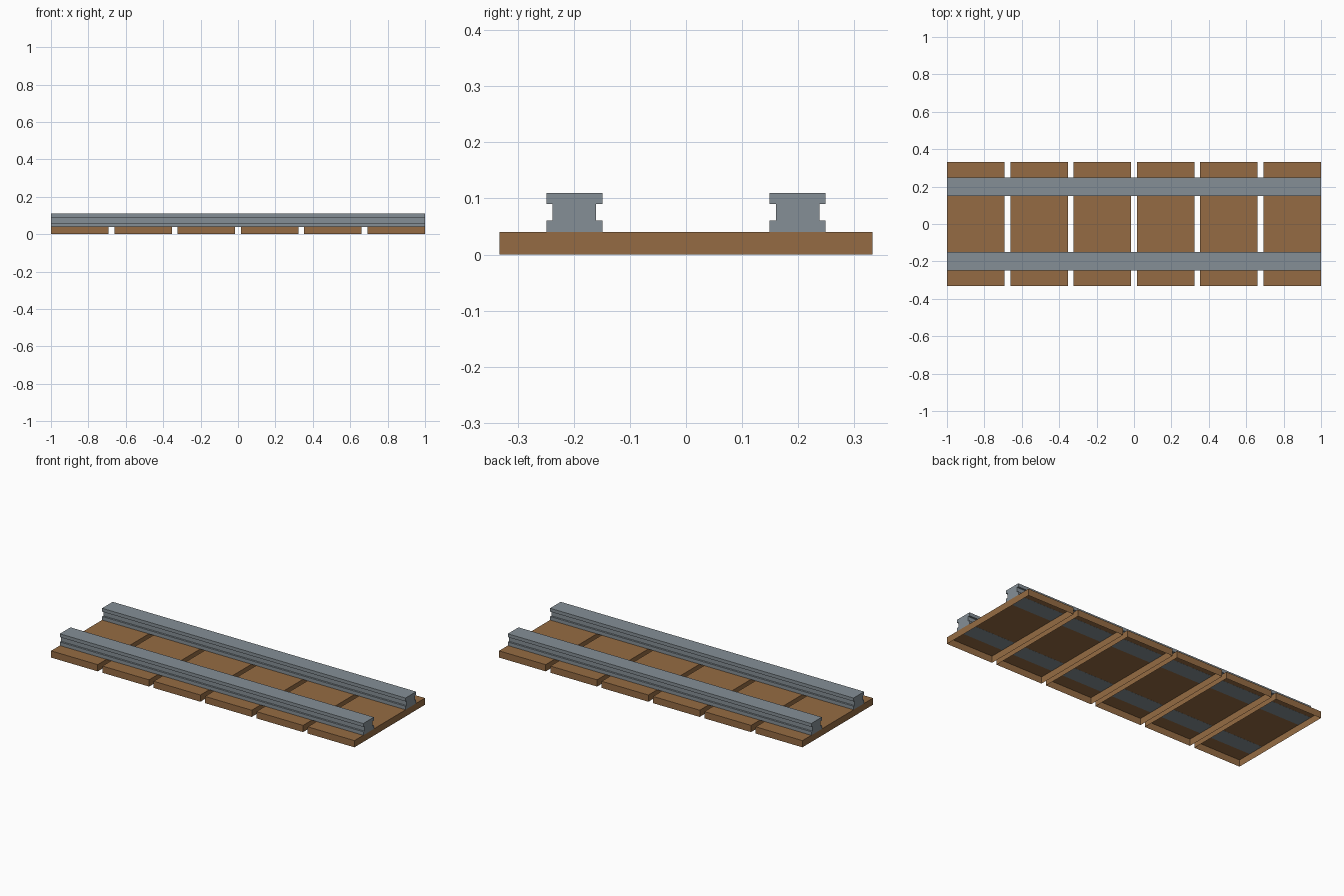
import bpy
import bmesh

cube = bpy.data.objects.get("Cube")
if cube:
    bpy.data.objects.remove(cube, do_unlink=True)


def make_material(name, rgb):
    mat = bpy.data.materials.new(name)
    mat.use_nodes = True
    color = (*rgb, 1.0)
    mat.diffuse_color = color
    mat.node_tree.nodes["Principled BSDF"].inputs["Base Color"].default_value = color
    return mat


def make_object(name, bm, mat):
    mesh = bpy.data.meshes.new(name)
    bm.to_mesh(mesh)
    bm.free()
    mesh.materials.append(mat)
    obj = bpy.data.objects.new(name, mesh)
    bpy.context.collection.objects.link(obj)
    return obj


wood = make_material("brown wood", (0.30, 0.148, 0.056))
steel = make_material("grey steel", (0.235, 0.275, 0.305))

LENGTH = 2.0
HALF_DEPTH = 0.332
SLEEPER_WIDTH = 0.308
SLEEPER_HEIGHT = 0.04
COUNT = 6


# Sleepers: thin shells, open underneath
def sleeper(index):
    pitch = (LENGTH - SLEEPER_WIDTH) / (COUNT - 1)
    x = -LENGTH / 2 + SLEEPER_WIDTH / 2 + index * pitch
    bm = bmesh.new()
    bmesh.ops.create_cube(bm, size=1)
    bmesh.ops.scale(bm, vec=(SLEEPER_WIDTH, 2 * HALF_DEPTH, SLEEPER_HEIGHT), verts=bm.verts)
    bmesh.ops.translate(bm, vec=(x, 0, SLEEPER_HEIGHT / 2), verts=bm.verts)
    bm.normal_update()
    underside = [f for f in bm.faces if f.normal.z < -0.9]
    bmesh.ops.delete(bm, geom=underside, context='FACES')
    make_object(f"sleeper_{index + 1}", bm, wood)


# Rails: an I-shaped section extruded along x
def rail(name, y):
    flange, web = 0.05, 0.039
    base, low, high, top = SLEEPER_HEIGHT - 0.0004, 0.061, 0.09, 0.11
    half = [(flange, base), (flange, low), (web, low),
            (web, high), (flange, high), (flange, top)]
    section = half + [(-w, z) for w, z in reversed(half)]
    bm = bmesh.new()
    verts = [bm.verts.new((-LENGTH / 2, y + w, z)) for w, z in section]
    end = bm.faces.new(verts)
    result = bmesh.ops.extrude_face_region(bm, geom=[end], use_keep_orig=True)
    moved = [v for v in result["geom"] if isinstance(v, bmesh.types.BMVert)]
    bmesh.ops.translate(bm, vec=(LENGTH, 0, 0), verts=moved)
    bmesh.ops.recalc_face_normals(bm, faces=bm.faces)
    make_object(name, bm, steel)


for i in range(COUNT):
    sleeper(i)
rail("front_rail", -0.199)
rail("back_rail", 0.199)
